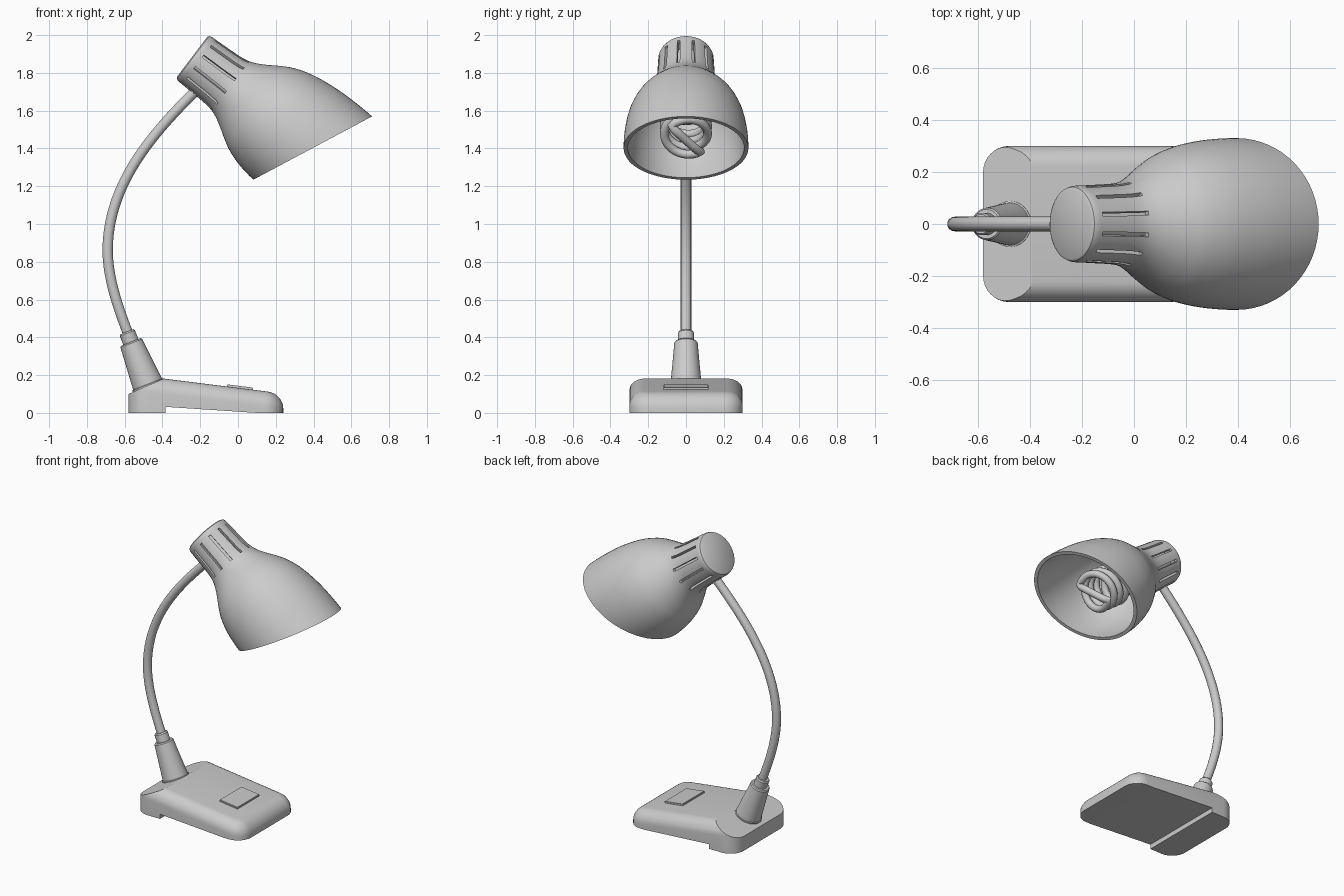
import bpy, bmesh
from math import sin, cos, pi, radians, atan2
from mathutils import Matrix, Vector

if "Cube" in bpy.data.objects:
    bpy.data.objects.remove(bpy.data.objects["Cube"])


def finish(ob, angle=35):
    bpy.ops.object.select_all(action='DESELECT')
    bpy.context.view_layer.objects.active = ob
    ob.select_set(True)
    bpy.ops.object.shade_smooth_by_angle(angle=radians(angle))


def add_object(name, bm):
    bmesh.ops.recalc_face_normals(bm, faces=bm.faces[:])
    me = bpy.data.meshes.new(name)
    bm.to_mesh(me)
    bm.free()
    ob = bpy.data.objects.new(name, me)
    bpy.context.collection.objects.link(ob)
    return ob


def subtract(ob, cutter):
    mod = ob.modifiers.new("cut", 'BOOLEAN')
    mod.operation, mod.solver, mod.object = 'DIFFERENCE', 'EXACT', cutter
    cutter.hide_render = True
    bpy.context.view_layer.objects.active = ob
    bpy.ops.object.modifier_apply(modifier=mod.name)
    bpy.data.objects.remove(cutter)


def lathe(profile, matrix, seg=64):
    """Revolve (distance, radius) points around the local z axis."""
    bm = bmesh.new()
    rings = []
    for a, r in profile:
        if r == 0:
            rings.append([bm.verts.new((0, 0, a))] * seg)
        else:
            rings.append([bm.verts.new((r * cos(2 * pi * i / seg), r * sin(2 * pi * i / seg), a))
                          for i in range(seg)])
    for p, q in zip(rings, rings[1:]):
        for i in range(seg):
            j = (i + 1) % seg
            bm.faces.new(list(dict.fromkeys((p[i], p[j], q[j], q[i]))))
    bm.transform(matrix)
    return bm


def smooth_points(pts, steps=5):
    """Catmull-Rom interpolation of a profile."""
    p = [Vector(v) for v in [pts[0]] + pts + [pts[-1]]]
    out = []
    for a, b, c, d in zip(p, p[1:], p[2:], p[3:]):
        for k in range(steps):
            t = k / steps
            out.append(tuple(0.5 * (2 * b + (c - a) * t + (2 * a - 5 * b + 4 * c - d) * t * t
                                    + (3 * b - a - 3 * c + d) * t ** 3)))
    return out + [pts[-1]]


def tube(name, radius, kind):
    cu = bpy.data.curves.new(name, 'CURVE')
    cu.dimensions = '3D'
    cu.bevel_depth, cu.bevel_resolution, cu.use_fill_caps = radius, 5, True
    cu.resolution_u = 24
    ob = bpy.data.objects.new(name, cu)
    bpy.context.collection.objects.link(ob)
    return ob, cu.splines.new(kind)


def to_mesh(ob):
    bpy.ops.object.select_all(action='DESELECT')
    bpy.context.view_layer.objects.active = ob
    ob.select_set(True)
    bpy.ops.object.convert(target='MESH')
    finish(bpy.context.view_layer.objects.active, 50)


# base: rounded plan, sloping top with a rounded rim
def top_z(x):
    return 0.18 - 0.125 * (x + 0.38)


def outline(inset, corner=0.1, n=8):
    r = corner - inset
    pts = []
    for k, (sx, sy) in enumerate(((1, 1), (-1, 1), (-1, -1), (1, -1))):
        for i in range(n + 1):
            t = pi / 2 * (k + i / n)
            pts.append((-0.17 + sx * 0.31 + r * cos(t), sy * 0.2 + r * sin(t)))
    return pts


bm = bmesh.new()
rim = 0.08
rings = [[bm.verts.new((x, y, 0)) for x, y in outline(0)]]
for k in range(9):
    t = pi / 2 * k / 8
    rings.append([bm.verts.new((x, y, top_z(x) - rim + rim * sin(t)))
                  for x, y in outline(rim * (1 - cos(t)))])
for p, q in zip(rings, rings[1:]):
    for i in range(len(p)):
        j = (i + 1) % len(p)
        bm.faces.new((p[i], p[j], q[j], q[i]))
bm.faces.new(rings[0][::-1])
bm.faces.new(rings[-1])
# sloping seat for the stem
cut = bmesh.ops.bisect_plane(bm, geom=bm.verts[:] + bm.edges[:] + bm.faces[:],
                             plane_co=(-0.58, 0, 0.1), plane_no=(-0.4, 0, 0.92), clear_outer=True)
bmesh.ops.holes_fill(bm, edges=[e for e in bm.edges if e.is_boundary], sides=0)
base = add_object("base", bm)
# shallow wedge under the base, leaving a foot at the back
bm = bmesh.new()
sides = [[bm.verts.new((x, y, z)) for x, z in ((-0.385, -0.1), (-0.385, 0.032), (0.1, 0), (0.1, -0.1))]
         for y in (-0.5, 0.5)]
bm.faces.new(sides[0])
bm.faces.new(sides[1][::-1])
for i in range(4):
    j = (i + 1) % 4
    bm.faces.new((sides[0][i], sides[0][j], sides[1][j], sides[1][i]))
subtract(base, add_object("underside_cutter", bm))
finish(base, 30)

# switch plate
bm = bmesh.new()
bmesh.ops.create_cube(bm, size=1, matrix=Matrix.Translation((0.01, 0, top_z(0.01)))
                      @ Matrix.Rotation(atan2(0.125, 1), 4, 'Y')
                      @ Matrix.Diagonal((0.14, 0.24, 0.022, 1)))
bmesh.ops.bevel(bm, geom=bm.edges[:], offset=0.003, segments=2, affect='EDGES')
finish(add_object("switch", bm))

# stem with flange and collar
stem_frame = Matrix.Translation((-0.475, 0, 0.143)) @ Matrix.Rotation(atan2(-0.37, 0.93), 4, 'Y')
finish(add_object("stem", lathe([(-0.02, 0), (-0.02, 0.088), (0.008, 0.088), (0.01, 0.082), (0.243, 0.062),
                                 (0.25, 0.056), (0.25, 0.043), (0.3, 0.043), (0.308, 0.037), (0.308, 0)],
                                stem_frame, 48)))

# gooseneck
ob, sp = tube("gooseneck", 0.028, 'BEZIER')
sp.bezier_points.add(2)
path = [((-0.57, 0.39), (-0.54, 0.31), (-0.63, 0.54)),
        ((-0.69, 0.86), (-0.69, 0.71), (-0.69, 1.24)),
        ((-0.2, 1.73), (-0.41, 1.52), (-0.1, 1.83))]
for bp, (co, left, right) in zip(sp.bezier_points, path):
    bp.handle_left_type = bp.handle_right_type = 'FREE'
    bp.co, bp.handle_left, bp.handle_right = [(p[0], 0, p[1]) for p in (co, left, right)]
to_mesh(ob)

# shade: double-walled lathe, cut at a slant and closed at the rim
head = Matrix.Translation((-0.243, 0, 1.885)) @ Matrix.Rotation(radians(127.2), 4, 'Y')
outer = smooth_points([(0.02, 0.147), (0.12, 0.151), (0.22, 0.157), (0.28, 0.173), (0.34, 0.205), (0.4, 0.243),
                       (0.47, 0.28), (0.57, 0.31), (0.7, 0.327), (0.82, 0.33), (0.95, 0.325), (1.05, 0.312)])
inner = [(a, r - 0.022) for a, r in outer if a > 0.025][::-1]
bm = lathe([(0, 0), (0, 0.133), (0.006, 0.142)] + outer + inner + [(0.025, 0)], head)
rim_a, rim_b = Vector((0.082, 0, 1.235)), Vector((0.71, 0, 1.57))
along = rim_b - rim_a
bmesh.ops.bisect_plane(bm, geom=bm.verts[:] + bm.edges[:] + bm.faces[:], plane_co=rim_a,
                       plane_no=(along.z, 0, -along.x), clear_outer=True)
bmesh.ops.bridge_loops(bm, edges=[e for e in bm.edges if e.is_boundary])
shade = add_object("shade", bm)

# ventilation slots
bm = bmesh.new()
for k in range(12):
    bmesh.ops.create_cube(bm, size=1, matrix=head @ Matrix.Rotation(radians(15 + 30 * k), 4, 'Z')
                          @ Matrix.Translation((0.18, 0, 0.15)) @ Matrix.Diagonal((0.14, 0.016, 0.21, 1)))
subtract(shade, add_object("slot_cutter", bm))
finish(shade)

# lamp socket
finish(add_object("socket", lathe([(0.02, 0), (0.02, 0.08), (0.36, 0.08), (0.37, 0.105), (0.46, 0.105),
                                   (0.47, 0.095), (0.47, 0)], head, 40)))

# spiral bulb: two interleaved arms joined by a bar across the end
arm = []
for i in range(61):
    t = i / 60
    ang = radians(-138) - (1 - t) * 4 * pi
    r = 0.115 * min(1, 0.75 + t * 2)
    arm.append(Vector((r * cos(ang), r * sin(ang), 0.48 + 0.235 * t)))
bar = [arm[-1] * f + Vector((0, 0, 0.72 * (1 - f) + 0.012)) for f in (0.8, 0.4)]
half = arm + bar
points = half + [Vector((-p.x, -p.y, p.z)) for p in reversed(half)]
ob, sp = tube("spiral_bulb", 0.023, 'POLY')
sp.points.add(len(points) - 1)
for pt, p in zip(sp.points, points):
    pt.co = (*(head @ p), 1)
to_mesh(ob)
